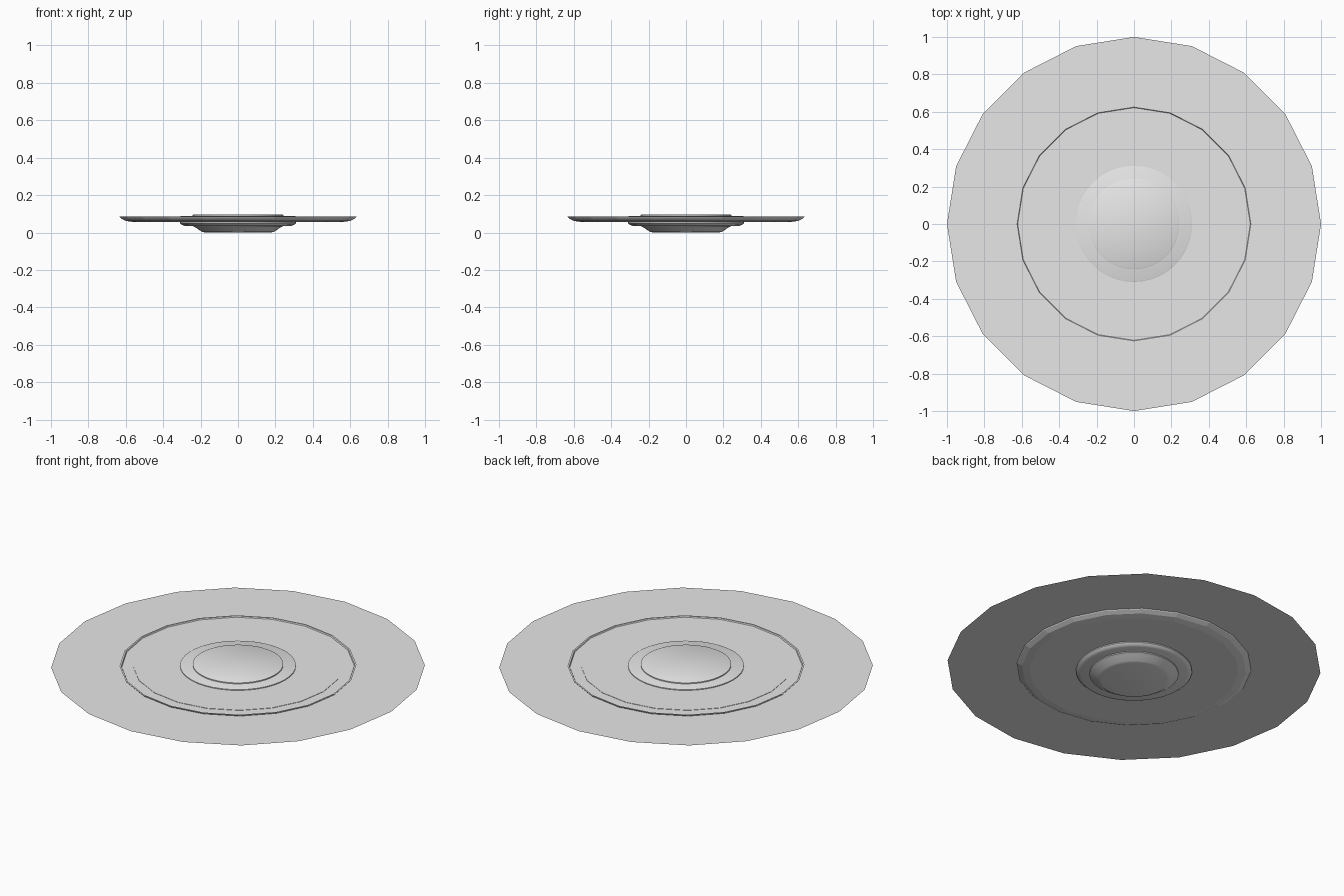
import bpy, bmesh, math

old = bpy.data.objects.get("Cube")
if old:
    bpy.data.objects.remove(old, do_unlink=True)

# One grey finish for every part
grey = bpy.data.materials.new("light_grey")
grey.use_nodes = True
colour = (0.8, 0.8, 0.8, 1)
grey.diffuse_color = colour
grey.node_tree.nodes["Principled BSDF"].inputs["Base Color"].default_value = colour


def finish(name, bm, smooth):
    mesh = bpy.data.meshes.new(name)
    bm.to_mesh(mesh)
    bm.free()
    mesh.materials.append(grey)
    obj = bpy.data.objects.new(name, mesh)
    bpy.context.collection.objects.link(obj)
    if smooth:
        bpy.ops.object.select_all(action="DESELECT")
        obj.select_set(True)
        bpy.context.view_layer.objects.active = obj
        bpy.ops.object.shade_smooth_by_angle(angle=math.radians(30))
    return obj


def turned(name, profile, sides, smooth=False):
    """Solid of revolution from (radius, height) points, capped at both ends."""
    bm = bmesh.new()
    rings = []
    for r, z in profile:
        rings.append([bm.verts.new((r * math.cos(math.tau * i / sides),
                                    r * math.sin(math.tau * i / sides), z))
                      for i in range(sides)])
    for low, high in zip(rings, rings[1:]):
        for i in range(sides):
            j = (i + 1) % sides
            bm.faces.new((low[i], low[j], high[j], high[i]))
    bm.faces.new(rings[0])
    bm.faces.new(rings[-1])
    bmesh.ops.recalc_face_normals(bm, faces=bm.faces)
    return finish(name, bm, smooth)


# Wide paper-thin sheet
bm = bmesh.new()
bmesh.ops.create_circle(bm, cap_ends=True, segments=20, radius=1)
sheet = finish("outer_sheet", bm, False)
sheet.location.z = 0.078

# Shallow dish with a thin raised lip and a flat floor
turned("dish", [(0.56, 0.056), (0.6, 0.062), (0.625, 0.074), (0.634, 0.085),
                (0.625, 0.085), (0.622, 0.079)], 20)
turned("dish_floor", [(0.56, 0.06), (0.56, 0.081)], 20)

# Stepped round hub above the dish
turned("hub_step", [(0.31, 0.06), (0.31, 0.086), (0.305, 0.088)], 40, True)
turned("hub_cap", [(0.242, 0.07), (0.242, 0.094), (0.238, 0.096)], 40, True)

# Collar and tapered foot below the dish
turned("collar", [(0.285, 0.036), (0.3, 0.041), (0.31, 0.05), (0.31, 0.06)], 40, True)
turned("foot", [(0.175, 0), (0.193, 0.004), (0.225, 0.026),
                (0.238, 0.031), (0.238, 0.04)], 40, True)
